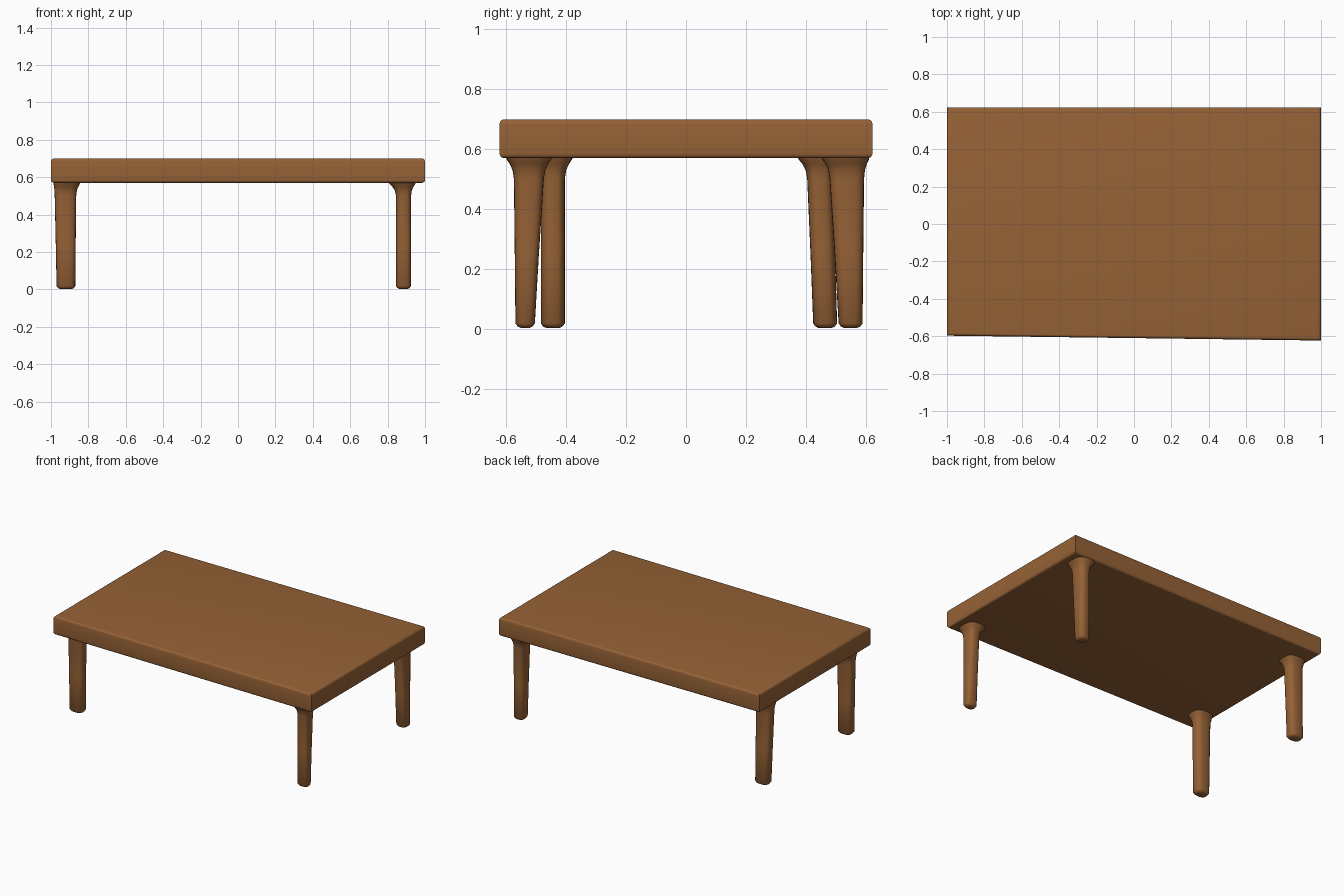
import bpy, bmesh, math

if "Cube" in bpy.data.objects:
    bpy.data.objects.remove(bpy.data.objects["Cube"])

wood = bpy.data.materials.new("warm brown wood")
wood.diffuse_color = (0.305, 0.122, 0.037, 1)
wood.use_nodes = True
wood.node_tree.nodes["Principled BSDF"].inputs["Base Color"].default_value = wood.diffuse_color


def finish(name, bm, angle):
    bmesh.ops.recalc_face_normals(bm, faces=bm.faces)
    me = bpy.data.meshes.new(name)
    bm.to_mesh(me)
    bm.free()
    me.materials.append(wood)
    ob = bpy.data.objects.new(name, me)
    bpy.context.collection.objects.link(ob)
    bpy.ops.object.select_all(action='DESELECT')
    ob.select_set(True)
    bpy.context.view_layer.objects.active = ob
    bpy.ops.object.shade_smooth_by_angle(angle=math.radians(angle))
    return ob


# table top: slightly skewed slab whose long edges are softly rounded
bm = bmesh.new()
bmesh.ops.create_cube(bm, size=1)
for v in bm.verts:
    right, back, up = v.co.x > 0, v.co.y > 0, v.co.z > 0
    y = 0.623 if back else (-0.623 if right else -0.597)
    v.co = (1 if right else -1, y, 0.70 if up else 0.57)
rim = [e for e in bm.edges if abs(e.verts[0].co.z - e.verts[1].co.z) < 0.01]
bmesh.ops.bevel(bm, geom=rim, offset=0.016, segments=4, profile=0.5, affect='EDGES')
finish("table_top", bm, 40)


# legs: rounded-square loft, tapering down, flaring into the slab
def leg(name, top, foot, flare, sides=24):
    """top / foot are (x0, x1, y0, y1); flare is how far each side spreads."""
    def mix(t):
        return [a + (b - a) * t for a, b in zip(foot, top)]

    def grow(r, k):
        return [r[0] - flare[0] * k, r[1] + flare[1] * k,
                r[2] - flare[2] * k, r[3] + flare[3] * k]

    def shrink(r, d):
        return [r[0] + d, r[1] - d, r[2] + d, r[3] - d]

    rings = [(0.002, shrink(foot, 0.02)), (0.007, shrink(foot, 0.008)),
             (0.018, foot), (0.25, mix(0.45)), (0.50, mix(1)),
             (0.53, grow(top, 0.15)), (0.55, grow(top, 0.45)),
             (0.565, grow(top, 0.8)), (0.58, grow(top, 1))]
    bm = bmesh.new()
    loops = []
    for z, (x0, x1, y0, y1) in rings:
        loop = []
        for i in range(sides):
            a = 2 * math.pi * i / sides
            c, s = math.cos(a), math.sin(a)
            u = math.copysign(abs(c) ** 0.7, c)
            w = math.copysign(abs(s) ** 0.7, s)
            loop.append(bm.verts.new(((x0 + x1 + (x1 - x0) * u) / 2,
                                      (y0 + y1 + (y1 - y0) * w) / 2, z)))
        loops.append(loop)
    for a, b in zip(loops, loops[1:]):
        for i in range(sides):
            j = (i + 1) % sides
            bm.faces.new((a[i], a[j], b[j], b[i]))
    bm.faces.new(loops[0])
    bm.faces.new(loops[-1])
    finish(name, bm, 50)


leg("front_right_leg", (0.845, 0.925, -0.575, -0.475),
    (0.845, 0.925, -0.57, -0.505), (0.045, 0.03, 0.03, 0.03))
leg("back_right_leg", (0.845, 0.925, 0.48, 0.595),
    (0.845, 0.925, 0.51, 0.59), (0.045, 0.03, 0.03, 0.02))
leg("front_left_leg", (-0.98, -0.865, -0.485, -0.405),
    (-0.97, -0.87, -0.485, -0.405), (0.008, 0.025, 0.03, 0.03))
leg("back_left_leg", (-0.98, -0.865, 0.405, 0.49),
    (-0.97, -0.87, 0.425, 0.505), (0.008, 0.025, 0.035, 0.03))
